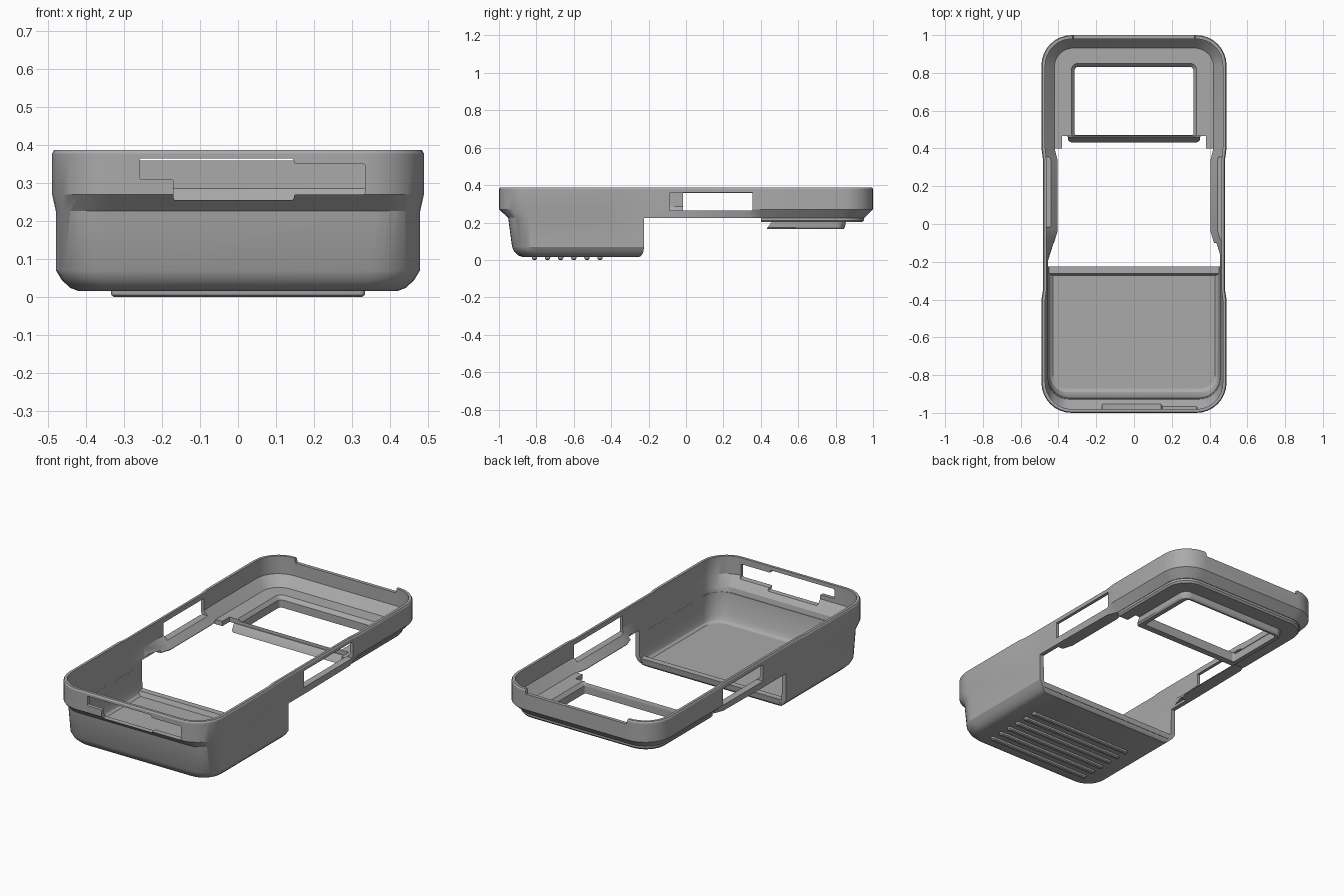
import bpy, bmesh, math

cube = bpy.data.objects.get("Cube")
if cube:
    bpy.data.objects.remove(cube)

grey = bpy.data.materials.new("mid grey")
grey.use_nodes = True
COLOR = (0.40, 0.40, 0.40, 1)
grey.diffuse_color = COLOR
grey.node_tree.nodes["Principled BSDF"].inputs["Base Color"].default_value = COLOR


def make(name, bm):
    bmesh.ops.remove_doubles(bm, verts=bm.verts, dist=1e-5)
    bmesh.ops.recalc_face_normals(bm, faces=bm.faces)
    mesh = bpy.data.meshes.new(name)
    bm.to_mesh(mesh)
    bm.free()
    mesh.materials.append(grey)
    ob = bpy.data.objects.new(name, mesh)
    bpy.context.scene.collection.objects.link(ob)
    return ob


def ring(z, y0, y1, sides, rf, rb, n=8):
    """Mirrored outline: rounded front (rf) and back (rb), side points (y, half width)."""
    half = []
    for i in range(n + 1):
        a = math.pi / 2 * i / n
        half.append((sides[0][1] - rf + rf * math.sin(a), y0 + rf - rf * math.cos(a)))
    half += [(x, y) for y, x in sides]
    for i in range(n + 1):
        a = math.pi / 2 * i / n
        half.append((sides[-1][1] - rb + rb * math.cos(a), y1 - rb + rb * math.sin(a)))
    full = half + [(-x, y) for x, y in reversed(half)]
    return [(x, y, z) for x, y in full]


def box_ring(z, x, y0, y1, rf, rb):
    m = (y0 + y1) / 2
    return ring(z, y0, y1, [(m, x)], rf, rb)


def loft(name, rings):
    bm = bmesh.new()
    rows = [[bm.verts.new(p) for p in r] for r in rings]
    n = len(rows[0])
    for a, b in zip(rows, rows[1:]):
        for i in range(n):
            j = (i + 1) % n
            bm.faces.new((a[i], a[j], b[j], b[i]))
    bm.faces.new(rows[0])
    bm.faces.new(rows[-1])
    return make(name, bm)


def prism(name, pts, y0, y1, bevel=0.0):
    """Extrude an xz polygon along y, optionally rounding its corners."""
    bm = bmesh.new()
    a = [bm.verts.new((x, y0, z)) for x, z in pts]
    b = [bm.verts.new((x, y1, z)) for x, z in pts]
    n = len(pts)
    bm.faces.new(a)
    bm.faces.new(b)
    for i in range(n):
        bm.faces.new((a[i], a[(i + 1) % n], b[(i + 1) % n], b[i]))
    if bevel:
        edges = [e for e in bm.edges if abs(e.verts[0].co.y - e.verts[1].co.y) > 0.01]
        bmesh.ops.bevel(bm, geom=edges, offset=bevel, segments=3, affect='EDGES', profile=0.5)
    return make(name, bm)


def box(name, x0, x1, y0, y1, z0, z1):
    return prism(name, [(x0, z0), (x1, z0), (x1, z1), (x0, z1)], y0, y1)


def boolean(ob, tool, op='DIFFERENCE'):
    mod = ob.modifiers.new("cut", 'BOOLEAN')
    mod.operation, mod.object, mod.solver = op, tool, 'EXACT'
    bpy.context.view_layer.objects.active = ob
    bpy.ops.object.modifier_apply(modifier=mod.name)
    bpy.data.objects.remove(tool)


# Side stations shared by the waisted band and its hollow
YS = (-0.40, -0.35, -0.20, -0.04, 0.34, 0.40)


def waist(*xs):
    return list(zip(YS, xs))


# Upper band
rim = waist(0.49, 0.482, 0.482, 0.482, 0.482, 0.49)
lip = waist(0.485, 0.477, 0.477, 0.477, 0.477, 0.485)
under = waist(0.48, 0.48, 0.48, 0.48, 0.475, 0.45)
shell = loft("case_shell", [
    ring(0.225, -0.95, 0.955, under, 0.13, 0.13),
    ring(0.27, -1, 1, rim, 0.16, 0.16),
    ring(0.378, -1, 1, rim, 0.16, 0.16),
    ring(0.387, -0.995, 0.995, lip, 0.155, 0.155)])

# Deep front body
boolean(shell, loft("body", [
    box_ring(0.235, 0.48, -0.952, -0.225, 0.13, 0),
    box_ring(0.07, 0.48, -0.93, -0.225, 0.13, 0),
    box_ring(0.045, 0.465, -0.918, -0.227, 0.12, 0),
    box_ring(0.024, 0.443, -0.897, -0.238, 0.11, 0),
    box_ring(0.015, 0.42, -0.87, -0.25, 0.10, 0)]), 'UNION')

# Hollow of the band, then of the body
wall = waist(0.47, 0.464, 0.464, 0.464, 0.464, 0.47)
ledge = waist(0.455, 0.455, 0.455, 0.405, 0.405, 0.42)
boolean(shell, loft("band_hollow", [
    ring(0.20, -0.925, 0.93, ledge, 0.11, 0.10),
    ring(0.228, -0.93, 0.93, ledge, 0.11, 0.10),
    ring(0.285, -0.98, 0.98, wall, 0.14, 0.14),
    ring(0.45, -0.98, 0.98, wall, 0.14, 0.14)]))
boolean(shell, loft("body_hollow", [
    box_ring(0.04, 0.43, -0.872, -0.1, 0.08, 0),
    box_ring(0.05, 0.443, -0.89, -0.1, 0.09, 0),
    box_ring(0.075, 0.453, -0.905, -0.1, 0.10, 0),
    box_ring(0.24, 0.455, -0.926, -0.1, 0.11, 0)]))

# Stepped slot in the front wall, notch in the back wall, side openings
boolean(shell, prism("slot", [
    (-0.26, 0.365), (0.147, 0.365), (0.147, 0.35), (0.335, 0.35), (0.335, 0.27),
    (0.147, 0.27), (0.147, 0.255), (-0.17, 0.255), (-0.17, 0.31), (-0.26, 0.31)],
    -1.1, -0.9, 0.006))
boolean(shell, prism("notch", [(-0.32, 0.36), (0.32, 0.36), (0.34, 0.45), (-0.34, 0.45)], 0.9, 1.1))
boolean(shell, box("opening", 0.39, 0.6, -0.085, 0.355, 0.265, 0.36))
boolean(shell, box("opening", -0.6, -0.39, -0.015, 0.355, 0.262, 0.357))

# Raised lip at the open edge of the body floor
floor_lip = loft("floor_lip", [
    box_ring(0.035, 0.44, -0.275, -0.23, 0, 0),
    box_ring(0.065, 0.453, -0.262, -0.226, 0, 0)])

# Plate around the window, with two short arms under the rails
plate = loft("window_plate", [
    box_ring(0.202, 0.44, 0.40, 0.943, 0, 0.12),
    box_ring(0.212, 0.448, 0.40, 0.952, 0, 0.13),
    box_ring(0.23, 0.448, 0.40, 0.952, 0, 0.13)])
boolean(plate, box("gap", -0.38, 0.38, 0.3, 0.465, 0.1, 0.3))

# Raised frame below the plate
frame = loft("window_frame", [
    box_ring(0.165, 0.34, 0.432, 0.842, 0.01, 0.04),
    box_ring(0.174, 0.348, 0.436, 0.85, 0.01, 0.05),
    box_ring(0.205, 0.352, 0.46, 0.855, 0.01, 0.05)])


# Window opening with a bevelled upper edge
def window():
    return loft("window", [
        box_ring(0.1, 0.315, 0.47, 0.832, 0.012, 0.02),
        box_ring(0.21, 0.315, 0.47, 0.832, 0.012, 0.02),
        box_ring(0.232, 0.333, 0.462, 0.852, 0.02, 0.035),
        box_ring(0.3, 0.333, 0.462, 0.852, 0.02, 0.035)])


for ob in (plate, frame):
    boolean(ob, window())

# Grip ribs under the body
ribs = []
for i in range(6):
    y = -0.81 + 0.07 * i
    ribs.append(loft(f"grip_rib_{i + 1}", [
        box_ring(0.0, 0.328, y - 0.007, y + 0.007, 0.006, 0.006),
        box_ring(0.005, 0.334, y - 0.013, y + 0.013, 0.012, 0.012),
        box_ring(0.02, 0.336, y - 0.015, y + 0.015, 0.014, 0.014)]))

# Smooth curved walls, keep hard edges
bpy.ops.object.select_all(action='DESELECT')
for ob in [shell, floor_lip, plate, frame] + ribs:
    ob.select_set(True)
bpy.context.view_layer.objects.active = shell
bpy.ops.object.shade_smooth_by_angle(angle=math.radians(28))
